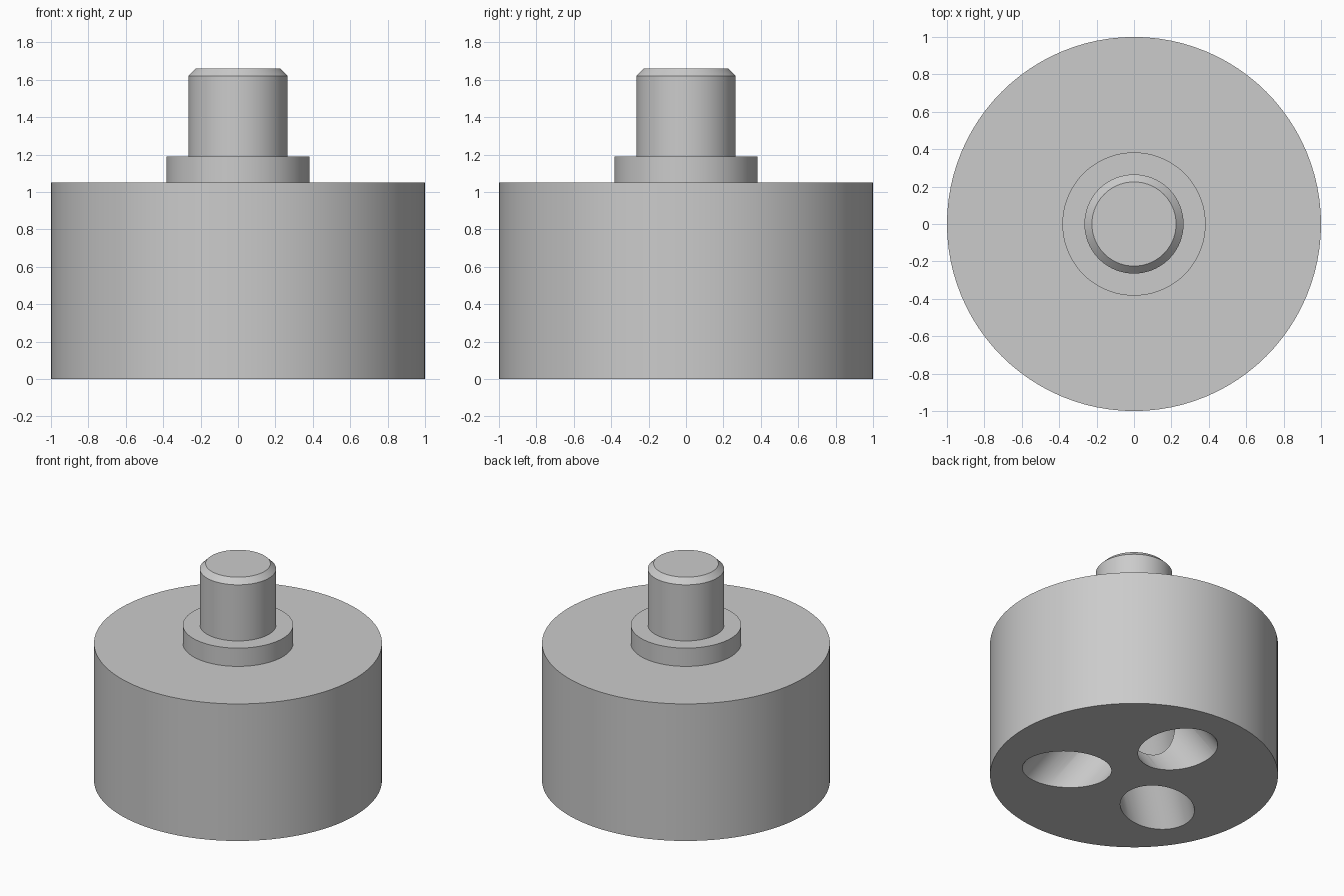
import bpy
import bmesh
import math
from mathutils import Matrix, Vector

default_cube = bpy.data.objects.get("Cube")
if default_cube:
    bpy.data.objects.remove(default_cube, do_unlink=True)

SEGMENTS = 96
BODY_TOP, COLLAR_TOP, SPINDLE_TOP = 1.05, 1.19, 1.66
CHAMFER = 0.04
HOLE_RADIUS, HOLE_OFFSET, HOLE_TILT = 0.25, 0.474, math.radians(36.5)

steel = bpy.data.materials.new("grey_steel")
steel.use_nodes = True
grey = (0.6, 0.6, 0.6, 1)
steel.diffuse_color = grey
steel.node_tree.nodes["Principled BSDF"].inputs["Base Color"].default_value = grey


def link_mesh(name, bm):
    mesh = bpy.data.meshes.new(name)
    bm.to_mesh(mesh)
    bm.free()
    mesh.materials.append(steel)
    obj = bpy.data.objects.new(name, mesh)
    bpy.context.collection.objects.link(obj)
    return obj


def cylinder(name, radius, low, high):
    bm = bmesh.new()
    bmesh.ops.create_cone(bm, cap_ends=True, segments=SEGMENTS, radius1=radius,
                          radius2=radius, depth=high - low,
                          matrix=Matrix.Translation((0, 0, (low + high) / 2)))
    return link_mesh(name, bm)


def activate(obj):
    bpy.ops.object.select_all(action="DESELECT")
    obj.select_set(True)
    bpy.context.view_layer.objects.active = obj


# Stacked round parts
body = cylinder("body", 1.0, 0, BODY_TOP)
collar = cylinder("collar", 0.383, BODY_TOP, COLLAR_TOP)
spindle = cylinder("spindle", 0.265, COLLAR_TOP, SPINDLE_TOP)

# Chamfer on the spindle tip
bm = bmesh.new()
bm.from_mesh(spindle.data)
rim = [e for e in bm.edges if all(v.co.z > SPINDLE_TOP - 0.01 for v in e.verts)]
bmesh.ops.bevel(bm, geom=rim, offset=CHAMFER, segments=1, affect="EDGES")
bm.to_mesh(spindle.data)
bm.free()

# Three slanted holes in the underside that meet on the axis
meeting_point = Vector((0, 0, HOLE_OFFSET / math.tan(HOLE_TILT)))
hole_length = HOLE_OFFSET / math.sin(HOLE_TILT)
for index in range(3):
    cutter = cylinder(f"hole_cutter_{index + 1}", HOLE_RADIUS, -hole_length - 0.4, 0)
    turn = Matrix.Rotation(math.radians(90 + 120 * index), 4, "Z")
    lean = Matrix.Rotation(-HOLE_TILT, 4, "Y")
    cutter.data.transform(Matrix.Translation(meeting_point) @ turn @ lean)
    cutter.hide_render = True
    cut = body.modifiers.new("hole", "BOOLEAN")
    cut.operation = "DIFFERENCE"
    cut.solver = "EXACT"
    cut.object = cutter
    activate(body)
    bpy.ops.object.modifier_apply(modifier=cut.name)
    bpy.data.objects.remove(cutter, do_unlink=True)

# Smooth walls with crisp rims
for part in (body, collar, spindle):
    activate(part)
    bpy.ops.object.shade_smooth_by_angle(angle=math.radians(30))
